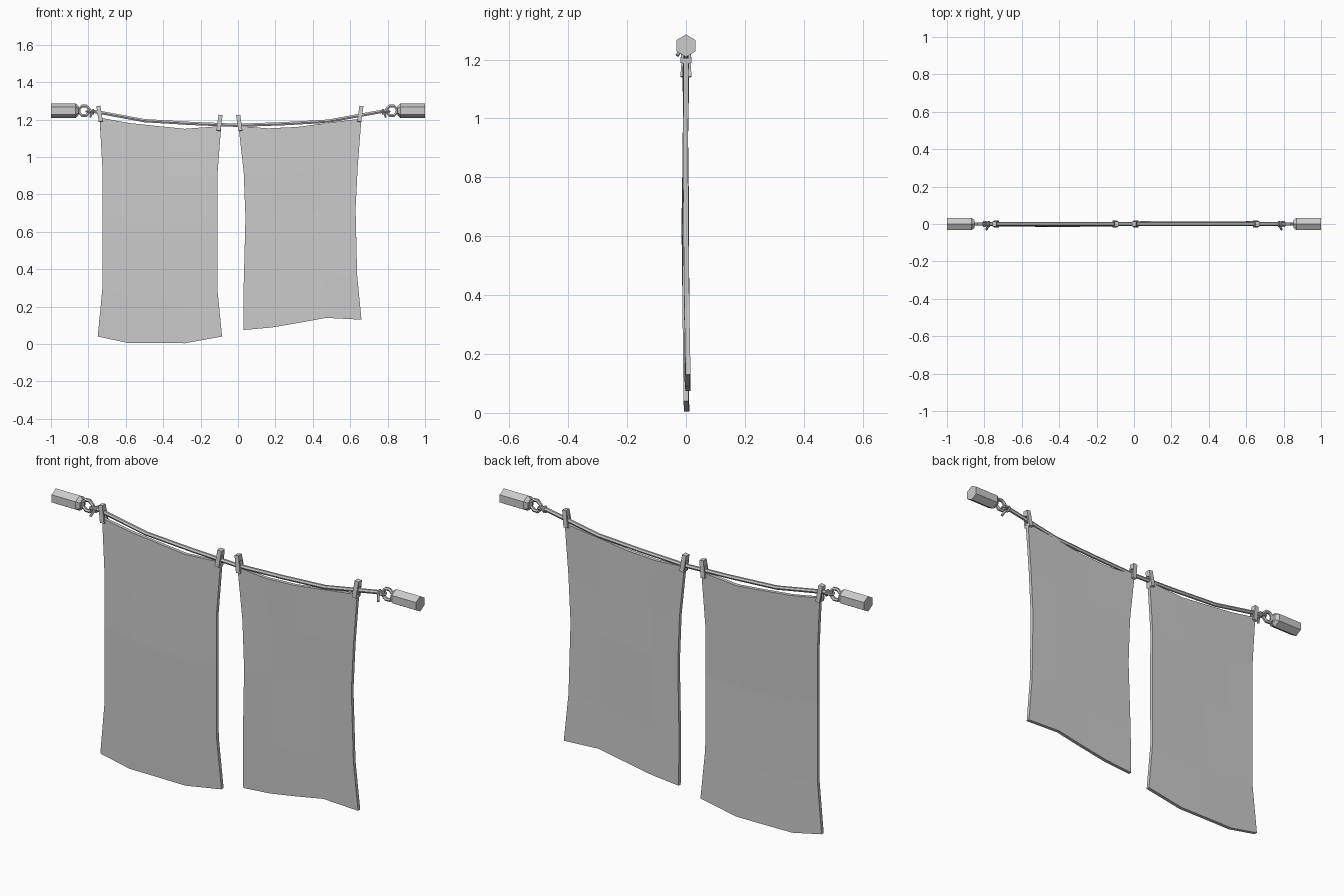
import bpy, bmesh
from math import pi, cos, sin, radians
from mathutils import Matrix

if "Cube" in bpy.data.objects:
    bpy.data.objects.remove(bpy.data.objects["Cube"])


def make_object(name, bm):
    bmesh.ops.recalc_face_normals(bm, faces=bm.faces)
    me = bpy.data.meshes.new(name)
    bm.to_mesh(me)
    bm.free()
    ob = bpy.data.objects.new(name, me)
    bpy.context.collection.objects.link(ob)
    return ob


def tube(name, pts, radius, cyclic=False):
    cu = bpy.data.curves.new(name, 'CURVE')
    cu.dimensions = '3D'
    cu.bevel_depth = radius
    cu.bevel_resolution = 1
    cu.use_fill_caps = True
    sp = cu.splines.new('POLY')
    sp.points.add(len(pts) - 1)
    for p, co in zip(sp.points, pts):
        p.co = (*co, 1)
    sp.use_cyclic_u = cyclic
    sp.use_smooth = False
    ob = bpy.data.objects.new(name, cu)
    bpy.context.collection.objects.link(ob)
    return ob


def sample(pts, t, axis):
    """Point on an edge polyline at fraction t of its extent along one axis."""
    v = pts[0][axis] + (pts[-1][axis] - pts[0][axis]) * t
    for a, b in zip(pts, pts[1:]):
        if min(a[axis], b[axis]) - 1e-6 <= v <= max(a[axis], b[axis]) + 1e-6:
            k = (v - a[axis]) / (b[axis] - a[axis])
            return (a[0] + (b[0] - a[0]) * k, a[1] + (b[1] - a[1]) * k)
    return pts[-1]


def sheet(name, top, bottom, left, right, y0, wave):
    """Cloth panel blended between four edge outlines, with a soft ripple."""
    us, vs = [0, .24, .48, .7, 1], [0, .23, .45, .78, 1]
    bm = bmesh.new()
    grid = []
    for v in vs:
        row = []
        for u in us:
            T, B = sample(top, u, 0), sample(bottom, u, 0)
            L, R = sample(left, v, 1), sample(right, v, 1)
            co = []
            for i in (0, 1):
                corner = ((1 - u) * (1 - v) * top[0][i] + u * (1 - v) * top[-1][i]
                          + (1 - u) * v * bottom[0][i] + u * v * bottom[-1][i])
                co.append((1 - v) * T[i] + v * B[i] + (1 - u) * L[i] + u * R[i] - corner)
            y = y0 * v + wave * sin(pi * u) * cos(2 * pi * v) - .004 * sin(pi * v)
            row.append(bm.verts.new((co[0], y, co[1])))
        grid.append(row)
    for r0, r1 in zip(grid, grid[1:]):
        for i in range(len(us) - 1):
            bm.faces.new((r0[i], r0[i + 1], r1[i + 1], r1[i]))
    ob = make_object(name, bm)
    mod = ob.modifiers.new("thickness", 'SOLIDIFY')
    mod.thickness = .017
    mod.offset = 0


# Two hanging sheets
sheet("left_sheet",
      [(-.74, 1.21), (-.59, 1.182), (-.29, 1.15), (-.09, 1.165)],
      [(-.75, .04), (-.59, .006), (-.28, .004), (-.085, .04)],
      [(-.74, 1.21), (-.725, .94), (-.725, .29), (-.75, .04)],
      [(-.09, 1.165), (-.11, .93), (-.11, .29), (-.085, .04)], 0, .003)
sheet("right_sheet",
      [(.003, 1.165), (.2, 1.15), (.28, 1.155), (.5, 1.185), (.66, 1.205)],
      [(.03, .075), (.2, .09), (.5, .145), (.66, .13)],
      [(.003, 1.165), (.03, .93), (.04, .68), (.03, .3), (.03, .075)],
      [(.66, 1.205), (.64, .95), (.625, .65), (.64, .3), (.66, .13)], .007, -.003)

# Sagging line between the two rings
tube("rope", [(x, 0, z) for x, z in (
    (-.80, 1.245), (-.76, 1.242), (-.5, 1.194), (-.25, 1.179), (0, 1.169),
    (.25, 1.178), (.48, 1.191), (.65, 1.222), (.76, 1.242), (.80, 1.245))], .01)

# Forked pegs straddling the line and the sheets
PEG = [(-.013, .043), (.013, .043), (.019, -.04), (.008, -.043),
       (.007, .015), (-.007, .015), (-.008, -.043), (-.019, -.04)]
for n, (x, z, tilt) in enumerate(((-.74, 1.23, -9), (-.099, 1.182, 8),
                                  (.007, 1.182, -8), (.654, 1.23, 8))):
    bm = bmesh.new()
    face = bm.faces.new([bm.verts.new((-.011, y, h)) for y, h in PEG])
    ext = bmesh.ops.extrude_face_region(bm, geom=[face])
    bmesh.ops.translate(bm, vec=(.022, 0, 0),
                        verts=[g for g in ext['geom'] if isinstance(g, bmesh.types.BMVert)])
    peg = make_object(f"peg_{n + 1}", bm)
    peg.matrix_world = Matrix.Translation((x, 0, z)) @ Matrix.Rotation(radians(tilt), 4, 'Y')

ZC = 1.247
for s, side in ((-1, "left"), (1, "right")):
    # Hexagonal mount with a chamfered inner end
    bm = bmesh.new()
    rings = [[bm.verts.new((s * x, r * sin(i * pi / 3), ZC + r * cos(i * pi / 3)))
              for i in range(6)] for x, r in ((1, .038), (.868, .038), (.852, .024))]
    for a, b in zip(rings, rings[1:]):
        for i in range(6):
            bm.faces.new((a[i], a[(i + 1) % 6], b[(i + 1) % 6], b[i]))
    bm.faces.new(rings[0])
    bm.faces.new(rings[-1])
    make_object(f"{side}_mount", bm)

    # Eye ring
    tube(f"{side}_ring", [(s * .823 + .028 * cos(i * pi / 4 + pi / 8), 0,
                           ZC + .028 * sin(i * pi / 4 + pi / 8)) for i in range(8)],
         .009, True)

    # Rope knot: loop around the ring, wrap and a loose tail
    tube(f"{side}_loop", [(s * (.795 + .014 * cos(i * pi / 3)), .014 * sin(i * pi / 3), 1.243)
                          for i in range(6)], .006, True)
    tube(f"{side}_wrap", [(s * .775, .012 * cos(i * pi / 3), 1.242 + .012 * sin(i * pi / 3))
                          for i in range(6)], .006, True)
    tube(f"{side}_tail", [(s * .775, -.004, 1.242), (s * .783, -.018, 1.232),
                          (s * .79, -.03, 1.213)], .006)
